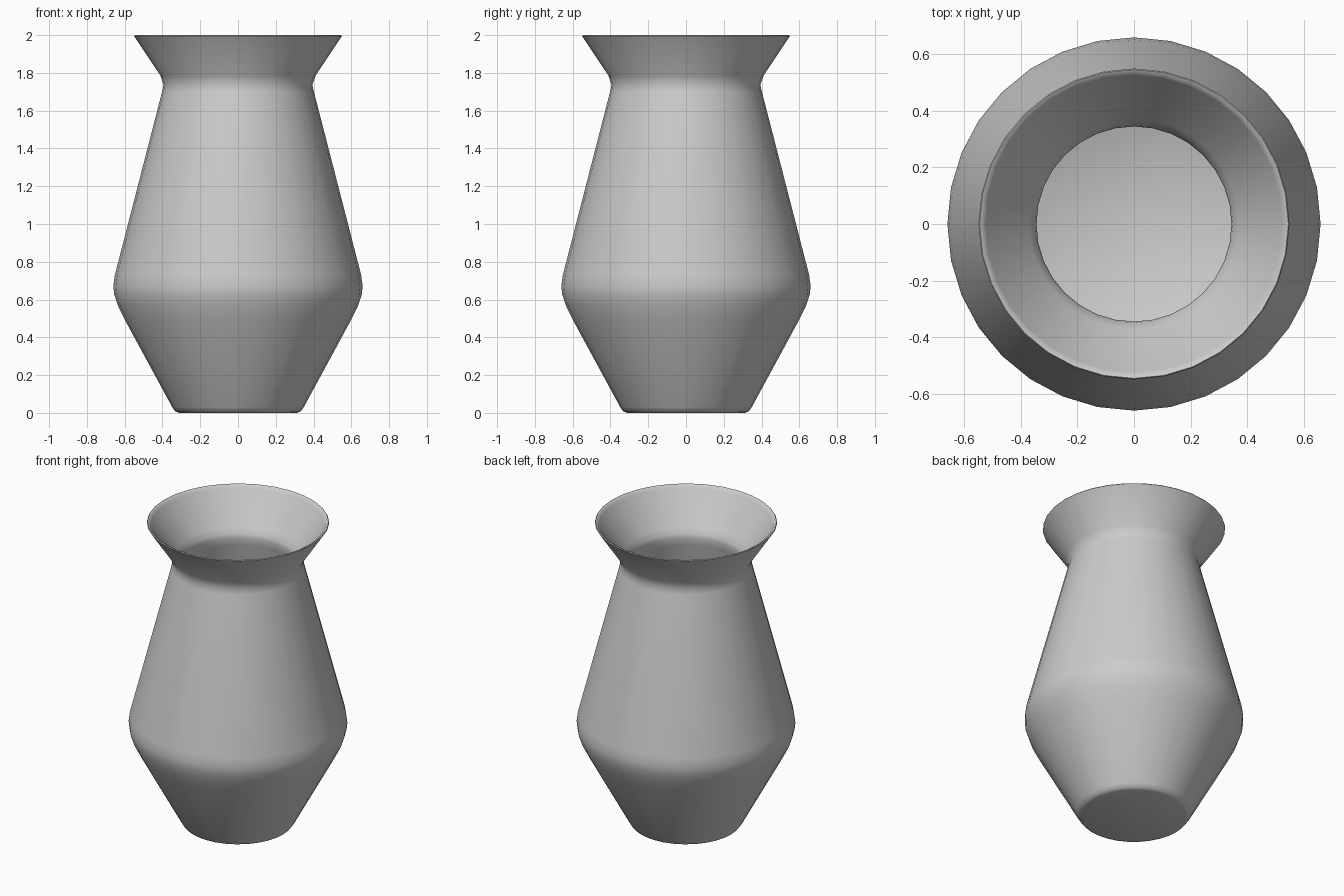
import bpy, bmesh, math

if "Cube" in bpy.data.objects:
    bpy.data.objects.remove(bpy.data.objects["Cube"])

SIDES = 32

# Vase profile (radius, height): outer base up to the rim, then down the inside to the floor
profile = [
    (0, 0), (0.31, 0), (0.332, 0.008), (0.348, 0.03),
    (0.595, 0.485), (0.635, 0.565), (0.655, 0.625), (0.66, 0.67), (0.652, 0.73),
    (0.402, 1.70), (0.394, 1.735), (0.41, 1.785),
    (0.55, 1.995), (0.546, 2.0), (0.532, 1.993), (0.525, 1.98),
    (0.372, 1.79), (0.35, 1.755), (0.345, 1.73), (0.354, 1.68),
    (0.600, 0.73), (0.608, 0.67), (0.602, 0.63), (0.585, 0.58),
    (0.365, 0.16), (0.35, 0.15), (0, 0.15),
]

# Spin the profile around z
bm = bmesh.new()
verts = [bm.verts.new((r, 0, z)) for r, z in profile]
edges = [bm.edges.new(pair) for pair in zip(verts, verts[1:])]
bmesh.ops.spin(bm, geom=verts + edges, cent=(0, 0, 0), axis=(0, 0, 1),
               angle=math.tau, steps=SIDES, use_duplicate=False)
bmesh.ops.remove_doubles(bm, verts=bm.verts, dist=0.0005)
bmesh.ops.recalc_face_normals(bm, faces=bm.faces)

mesh = bpy.data.meshes.new("vase")
bm.to_mesh(mesh)
bm.free()
vase = bpy.data.objects.new("vase", mesh)
bpy.context.collection.objects.link(vase)

# Smooth body, crisp floor edge
bpy.context.view_layer.objects.active = vase
vase.select_set(True)
bpy.ops.object.shade_smooth_by_angle(angle=math.radians(40))
